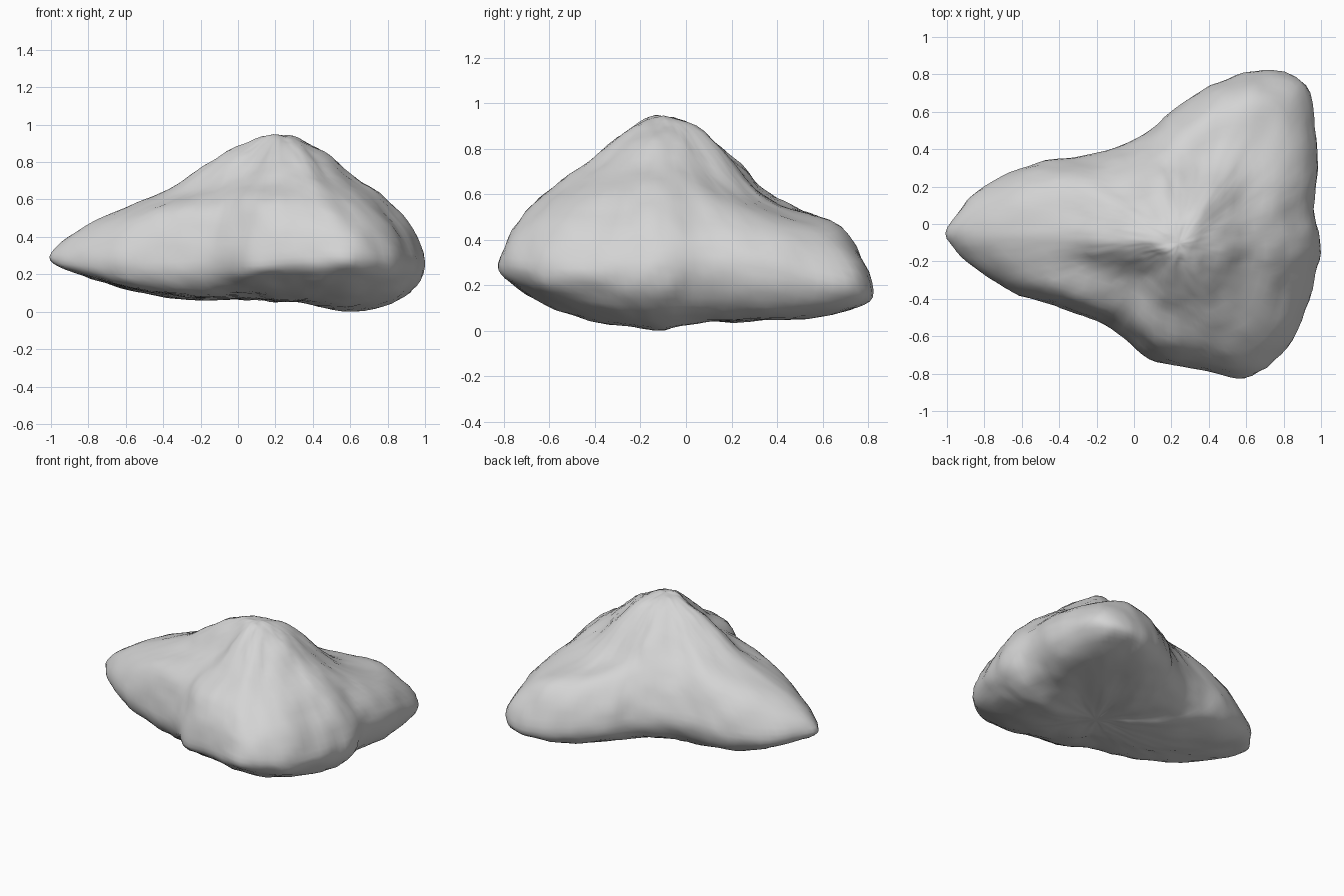
import bpy
import bmesh
from mathutils import Vector, noise

cube = bpy.data.objects.get("Cube")
if cube:
    bpy.data.objects.remove(cube, do_unlink=True)

# Boulder control spokes in hundredths of a unit, anticlockwise from the east:
# rim x, rim y, rim height, mid-slope, shoulder, foot and belly heights
SPOKES = [
    (100, -12, 28, 74, 53, 9, 1), (96, 12, 30, 73, 51, 9, 3), (99, 40, 27, 65, 47, 9, 5),
    (92, 74, 20, 58, 43, 8, 5), (73, 82, 18, 58, 46, 9, 5), (50, 78, 20, 60, 47, 9, 6),
    (22, 62, 25, 70, 49, 12, 6), (5, 48, 28, 77, 53, 14, 7), (-25, 36, 30, 76, 55, 15, 9),
    (-52, 33, 28, 73, 53, 14, 8), (-80, 20, 28, 69, 51, 15, 8), (-100, -2, 30, 66, 47, 20, 8),
    (-92, -18, 28, 66, 47, 18, 8), (-70, -34, 27, 66, 50, 14, 8), (-40, -45, 27, 69, 54, 12, 8),
    (-12, -56, 28, 72, 56, 14, 9), (8, -72, 28, 73, 57, 17, 9), (35, -78, 30, 73, 56, 18, 8),
    (59, -82, 30, 71, 52, 18, 7), (82, -67, 28, 70, 51, 14, 4), (95, -35, 28, 73, 51, 10, 2),
]
PEAK = Vector((0.24, -0.1, 0.94))
HOLLOW = Vector((0.24, -0.1, 0.06))
AROUND, ALONG = 6, 6


def spline(a, b, c, d, t):
    """Catmull-Rom point between b and c."""
    return 0.5 * (2 * b + (c - a) * t + (2 * a - 5 * b + 4 * c - d) * t * t
                  + (3 * b - a - 3 * c + d) * t ** 3)


def spoke_points(spoke):
    """Control points from the crown, over the rim, to the underside."""
    x, y, rim, mid, shoulder, foot, belly = (value / 100 for value in spoke)
    crown = PEAK.z - (PEAK.z - mid) * 0.18
    profile = [(0.2, crown), (0.5, mid), (0.84, shoulder),
               (1.0, rim), (0.86, foot), (0.5, belly)]
    return [Vector((PEAK.x + (x - PEAK.x) * t, PEAK.y + (y - PEAK.y) * t, z))
            for t, z in profile]


def weathered(point):
    """Push a point in or out with broad lumps and fine grain."""
    outward = (point - Vector((0.2, 0, 0.4))).normalized()
    lumps = noise.noise(point * 5) * 0.015
    grain = noise.fractal(point * 10, 0.8, 2.0, 3) * 0.009
    return point + outward * (lumps + grain)


# Smooth the spokes around the boulder
rows = [spoke_points(s) for s in SPOKES]
count = len(rows)
columns = []
for i in range(count):
    near = [rows[(i + k) % count] for k in (-1, 0, 1, 2)]
    for step in range(AROUND):
        columns.append([spline(*points, step / AROUND) for points in zip(*near)])

# Smooth each column from peak to underside
bm = bmesh.new()
peak = bm.verts.new(weathered(PEAK))
hollow = bm.verts.new(weathered(HOLLOW))
half = len(columns) // 2
grid = []
for i, column in enumerate(columns):
    across = columns[(i + half) % len(columns)]
    path = [across[0], PEAK] + column + [HOLLOW, across[-1]]
    line = []
    for k in range(1, len(path) - 2):
        for step in range(ALONG):
            if k > 1 or step:
                p = spline(*path[k - 1:k + 3], step / ALONG)
                line.append(bm.verts.new(weathered(p)))
    grid.append(line)

# Skin the boulder
for i, line in enumerate(grid):
    following = grid[(i + 1) % len(grid)]
    bm.faces.new((peak, line[0], following[0]))
    for k in range(len(line) - 1):
        bm.faces.new((line[k], line[k + 1], following[k + 1], following[k]))
    bm.faces.new((line[-1], hollow, following[-1]))
bmesh.ops.recalc_face_normals(bm, faces=bm.faces)
for face in bm.faces:
    face.smooth = True

# Stand the boulder on the ground
lowest = min(v.co.z for v in bm.verts)
bmesh.ops.translate(bm, verts=bm.verts, vec=(0, 0, -lowest))

mesh = bpy.data.meshes.new("boulder")
bm.to_mesh(mesh)
bm.free()
boulder = bpy.data.objects.new("boulder", mesh)
bpy.context.collection.objects.link(boulder)

# Plain pale stone
GREY = (0.66, 0.66, 0.66, 1)
stone = bpy.data.materials.new("pale_grey_stone")
stone.use_nodes = True
stone.diffuse_color = GREY
stone.node_tree.nodes["Principled BSDF"].inputs["Base Color"].default_value = GREY
mesh.materials.append(stone)
